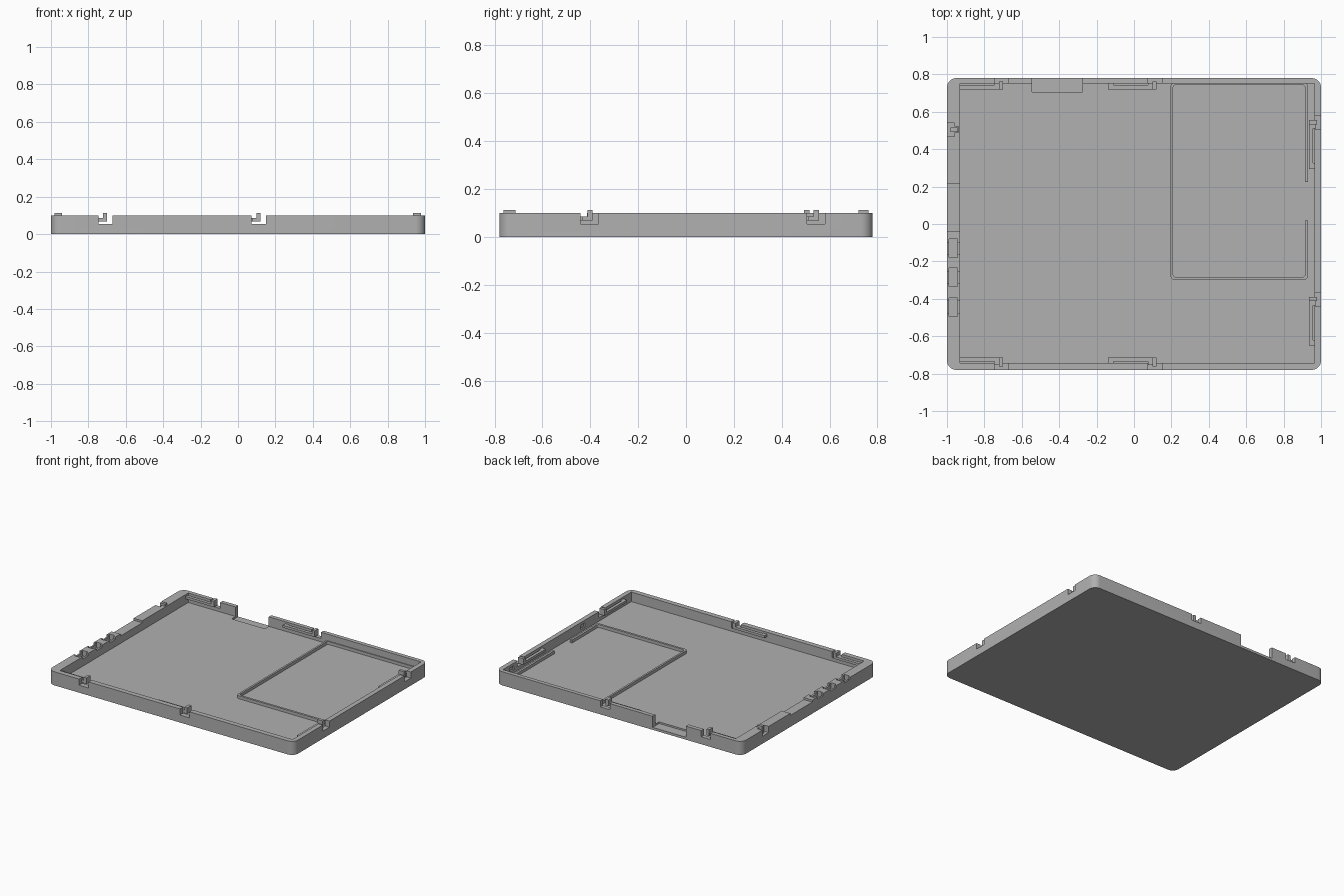
import bpy
import bmesh

cube = bpy.data.objects.get("Cube")
if cube:
    bpy.data.objects.remove(cube, do_unlink=True)

FLOOR, RIM, HOOK_TOP = 0.03, 0.1, 0.113
NOTCH_Z, ARM_LOW, ARM_HIGH = 0.055, 0.068, 0.086

grey = bpy.data.materials.new("grey plastic")
grey.use_nodes = True
colour = (0.44, 0.44, 0.44, 1)
grey.diffuse_color = colour
grey.node_tree.nodes["Principled BSDF"].inputs["Base Color"].default_value = colour


def block(name, x, y, z, radius=0.0, segments=6):
    """Box between (low, high) pairs, with optional rounded upright edges."""
    bm = bmesh.new()
    bmesh.ops.create_cube(bm, size=1)
    for v in bm.verts:
        for i, (low, high) in enumerate((x, y, z)):
            v.co[i] = low if v.co[i] < 0 else high
    if radius:
        upright = [e for e in bm.edges
                   if abs(e.verts[0].co.z - e.verts[1].co.z) > 1e-5]
        bmesh.ops.bevel(bm, geom=upright, offset=radius, segments=segments,
                        profile=0.5, affect='EDGES')
    bmesh.ops.recalc_face_normals(bm, faces=bm.faces[:])
    mesh = bpy.data.meshes.new(name)
    bm.to_mesh(mesh)
    bm.free()
    mesh.materials.append(grey)
    obj = bpy.data.objects.new(name, mesh)
    bpy.context.collection.objects.link(obj)
    return obj


def activate(obj):
    bpy.ops.object.select_all(action='DESELECT')
    obj.select_set(True)
    bpy.context.view_layer.objects.active = obj


def cut(target, x, y, z, radius=0.0):
    """Subtract a box from the target."""
    cutter = block("cutter", x, y, z, radius)
    cutter.hide_render = True
    mod = target.modifiers.new("cut", 'BOOLEAN')
    mod.operation = 'DIFFERENCE'
    mod.solver = 'EXACT'
    mod.object = cutter
    activate(target)
    bpy.ops.object.modifier_apply(modifier=mod.name)
    bpy.data.objects.remove(cutter, do_unlink=True)


# Tray shell with thick left wall
tray = block("tray", (-1, 1), (-0.78, 0.78), (0, RIM), 0.05, 8)
cut(tray, (-0.93, 0.965), (-0.743, 0.75), (FLOOR, 0.2))

# Wide opening in the back wall, sunk into the floor
cut(tray, (-0.545, -0.275), (0.705, 0.9), (0.018, 0.2))

# Lowered stretch of the left wall
cut(tray, (-1.1, -0.9), (-0.04, 0.215), (0.085, 0.2))

# Three slotted pockets along the left wall
for y in (-0.13, -0.285, -0.445):
    cut(tray, (-0.988, -0.945), (y - 0.05, y + 0.05), (0.06, 0.2))
    cut(tray, (-1.1, -0.9), (y - 0.032, y + 0.032), (0.083, 0.2))

# Small recesses inside the right wall
for y in (0.645, -0.178):
    cut(tray, (0.95, 0.976), (y - 0.024, y + 0.024), (0.05, 0.08))

# Front and back snap clips: notch, spring arm, anchor and hook
for side, sign, inner in (("front", -1, 0.743), ("back", 1, 0.75)):
    def across(a, b):
        return tuple(sorted((sign * a, sign * b)))

    for end, start, tip in (("left", -0.14, 0.12), ("right", -0.935, -0.7)):
        name = f"{side}_{end}"
        cut(tray, (tip - 0.047, tip + 0.03), across(0.7, 0.9), (NOTCH_Z, 0.2))
        block(name + "_clip_arm", (start, tip), across(inner - 0.03, inner - 0.008),
              (ARM_LOW, ARM_HIGH))
        block(name + "_clip_hook", (tip - 0.022, tip), across(inner - 0.03, 0.762),
              (ARM_LOW, HOOK_TOP))
        block(name + "_clip_ledge", (tip - 0.045, tip), across(inner - 0.01, 0.755),
              (ARM_LOW, ARM_HIGH))
        if end == "left":
            block(name + "_clip_anchor", (start, start + 0.03),
                  across(inner - 0.03, inner + 0.01), (ARM_LOW, ARM_HIGH))

# Right wall snap clips
for end, start, tip in (("back", 0.295, 0.555), ("front", -0.65, -0.39)):
    name = f"side_{end}"
    cut(tray, (0.93, 1.1), (tip - 0.05, tip + 0.025), (NOTCH_Z, 0.2))
    block(name + "_clip_arm", (0.935, 0.957), (start, tip), (ARM_LOW, ARM_HIGH))
    block(name + "_clip_hook", (0.935, 0.978), (tip - 0.022, tip), (ARM_LOW, HOOK_TOP))
    block(name + "_clip_ledge", (0.95, 0.972), (tip - 0.045, tip), (ARM_LOW, ARM_HIGH))
    block(name + "_clip_anchor", (0.935, 0.975), (start, start + 0.03),
          (ARM_LOW, ARM_HIGH))

# Left wall catch
cut(tray, (-1.1, -0.96), (0.468, 0.54), (NOTCH_Z, 0.2))
cut(tray, (-0.97, -0.938), (0.488, 0.52), (NOTCH_Z, 0.2))
block("left_catch_post", (-0.98, -0.94), (0.493, 0.515), (NOTCH_Z - 0.005, HOOK_TOP))

# Low rib around the inner compartment, open on its right side
rib = block("compartment_rib", (0.195, 0.93), (-0.3, 0.757),
            (FLOOR - 0.005, 0.052), 0.025)
cut(rib, (0.209, 0.914), (-0.284, 0.744), (0, 0.2), 0.015)
cut(rib, (0.85, 1.0), (0.02, 0.225), (0, 0.2))

# Smooth the rounded corners, keep the edges crisp
for obj in (tray, rib):
    activate(obj)
    bpy.ops.object.shade_smooth_by_angle(angle=0.6)
